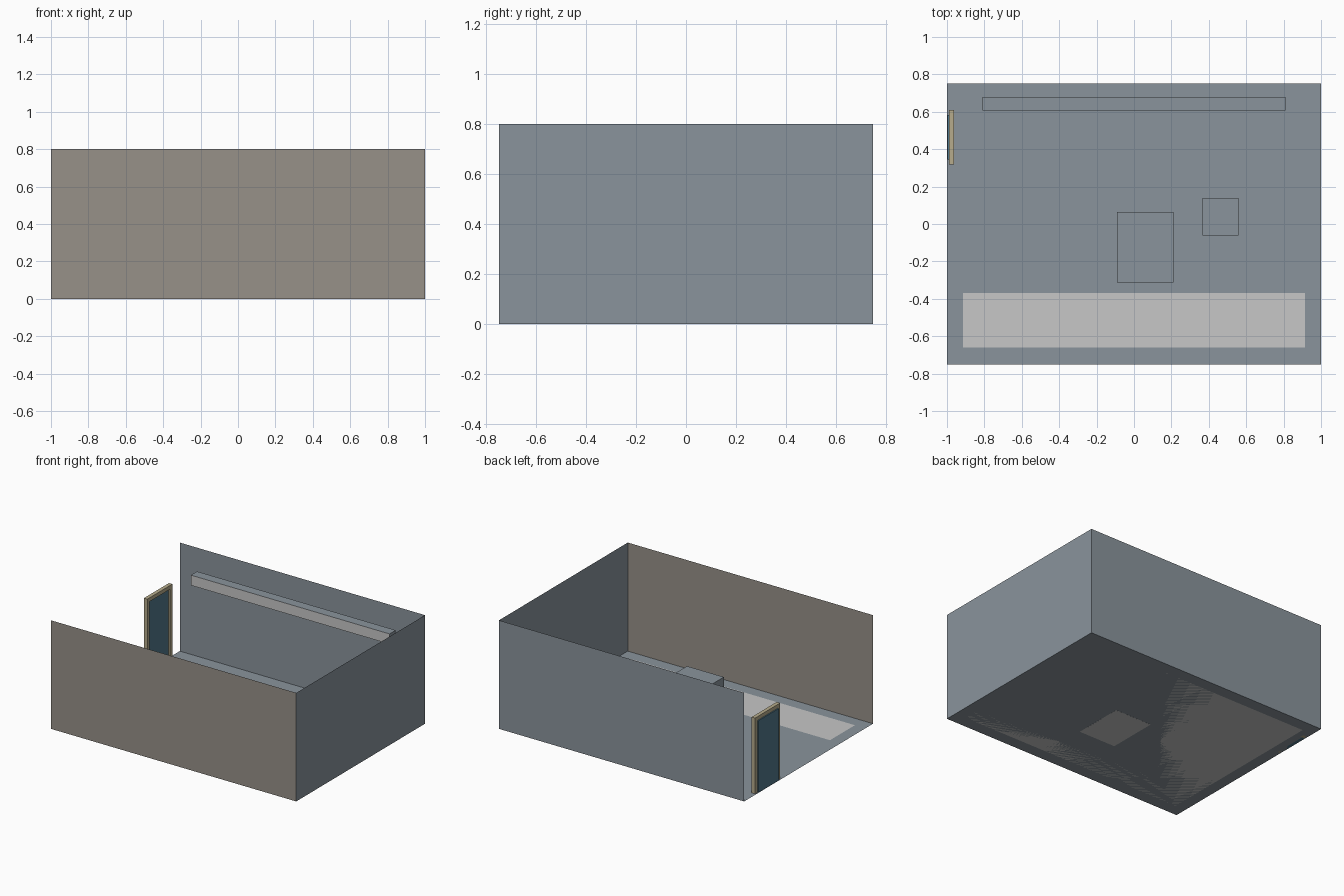
import bpy, bmesh

if "Cube" in bpy.data.objects:
    bpy.data.objects.remove(bpy.data.objects["Cube"])


def material(name, rgb):
    """Flat material from 0-255 display values."""
    m = bpy.data.materials.new(name)
    lin = [((c / 255 + 0.055) / 1.055) ** 2.4 for c in rgb]
    m.diffuse_color = (*lin, 1)
    m.use_nodes = True
    m.node_tree.nodes["Principled BSDF"].inputs["Base Color"].default_value = m.diffuse_color
    return m


slate = material("slate grey", (138, 148, 156))
brown = material("warm taupe", (151, 145, 137))
pale = material("pale grey", (199, 199, 199))
tan = material("tan wood", (183, 172, 140))
teal = material("dark teal", (81, 120, 139))


def add_object(name, bm, *mats):
    me = bpy.data.meshes.new(name)
    bm.to_mesh(me)
    bm.free()
    for m in mats:
        me.materials.append(m)
    ob = bpy.data.objects.new(name, me)
    bpy.context.collection.objects.link(ob)
    return ob


def sheet(name, corners, mat):
    """Single flat face."""
    bm = bmesh.new()
    bm.faces.new([bm.verts.new(c) for c in corners])
    return add_object(name, bm, mat)


def floor_sheet(name, x, y, z, mat):
    """Level rectangle from (min, max) ranges."""
    return sheet(name, [(x[0], y[0], z), (x[1], y[0], z), (x[1], y[1], z), (x[0], y[1], z)], mat)


def add_box(bm, x, y, z):
    """Box from (min, max) ranges."""
    verts = bmesh.ops.create_cube(bm, size=1)["verts"]
    for v in verts:
        v.co = [r[0] if c < 0 else r[1] for r, c in zip((x, y, z), v.co)]


def box(name, x, y, z, *mats):
    bm = bmesh.new()
    add_box(bm, x, y, z)
    return add_object(name, bm, *mats)


X, Y, H = 1.0, 0.75, 0.8

# Room shell: thin floor and three walls, left side open
floor_sheet("floor", (-X, X), (-Y, Y), 0, slate)
sheet("front_wall", [(-X, -Y, 0), (X, -Y, 0), (X, -Y, H), (-X, -Y, H)], brown)
sheet("back_wall", [(X, Y, 0), (-X, Y, 0), (-X, Y, H), (X, Y, H)], slate)
sheet("right_wall", [(X, -Y, 0), (X, Y, 0), (X, Y, H), (X, -Y, H)], slate)

# Pale inlay level with the floor, and its raised front strip
floor_sheet("floor_inlay", (-0.915, 0.915), (-0.66, 0.66), 0, pale)
floor_sheet("floor_strip", (-0.915, 0.915), (-0.66, -0.37), 0.0006, pale)

# Wall shelf and counter: slate with pale fronts and undersides
shelf = box("wall_shelf", (-0.81, 0.81), (0.608, 0.68), (0.59, 0.665), slate, pale)
counter = box("counter", (-0.09, 0.21), (-0.312, 0.065), (-0.0005, 0.268), slate, pale)
for ob in (shelf, counter):
    for p in ob.data.polygons:
        p.material_index = int(min(p.normal.y, p.normal.z) < -0.5)

# Small table
box("small_table", (0.365, 0.56), (-0.062, 0.14), (0, 0.2), slate)

# Door: posts and lintel around a recessed panel
bm = bmesh.new()
for y in ((0.318, 0.345), (0.583, 0.61)):
    add_box(bm, (-0.99, -0.962), y, (0, 0.53))
add_box(bm, (-0.99, -0.962), (0.318, 0.61), (0.53, 0.558))
add_object("door_frame", bm, tan)
box("door_panel", (-0.998, -0.975), (0.345, 0.583), (0, 0.53), teal)
